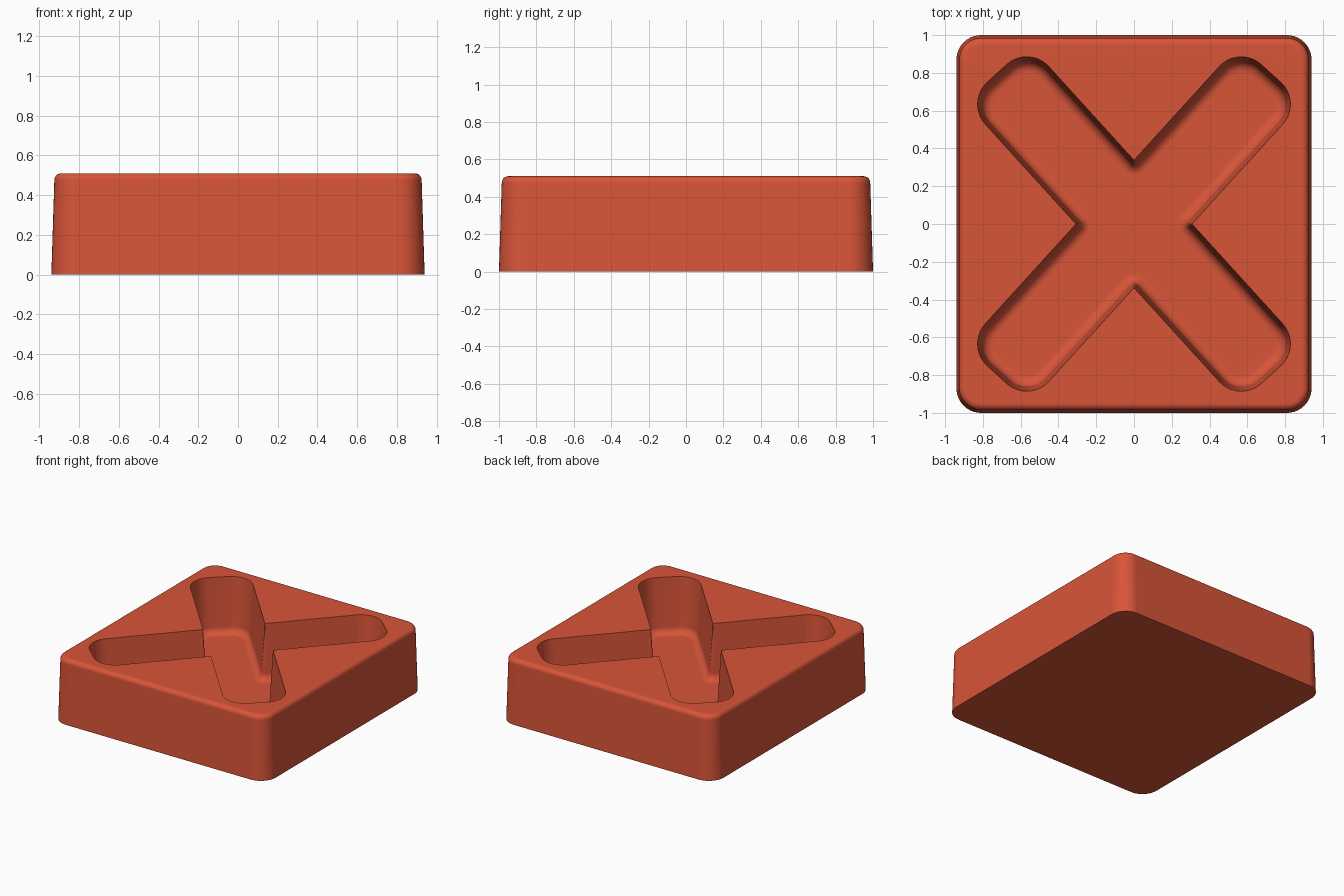
import bpy
import bmesh
from math import cos, sin, pi, atan2
from mathutils import Vector

if "Cube" in bpy.data.objects:
    bpy.data.objects.remove(bpy.data.objects["Cube"], do_unlink=True)

HEIGHT, FLOOR = 0.51, 0.07
HALF_X, HALF_Y, CORNER = 0.94, 1.0, 0.13
TIP, HALF_WIDTH, TIP_RADIUS = 1.08, 0.229, 0.16
ARM = Vector((0.673, 0.74)).normalized()
NOTCH_X, NOTCH_Y = HALF_WIDTH / ARM.y, HALF_WIDTH / ARM.x


def arc(center, radius, start, end, steps=10):
    angles = [start + (end - start) * i / steps for i in range(steps + 1)]
    return [Vector((center[0] + radius * cos(a), center[1] + radius * sin(a)))
            for a in angles]


def block_outline(inset):
    """Rounded rectangle, counter-clockwise."""
    points = []
    cx, cy = HALF_X - CORNER, HALF_Y - CORNER
    for k, (sx, sy) in enumerate([(1, 1), (-1, 1), (-1, -1), (1, -1)]):
        points += arc((sx * cx, sy * cy), CORNER - inset, k * pi / 2, (k + 1) * pi / 2)
    return points


def cross_outline(inset):
    """Diagonal cross with rounded arm tips, counter-clockwise."""
    points = []
    lean = atan2(ARM.y, ARM.x)
    angles = [lean, pi - lean, pi + lean, 2 * pi - lean]
    notches = [(0, NOTCH_Y), (-NOTCH_X, 0), (0, -NOTCH_Y), (NOTCH_X, 0)]
    for k, a in enumerate(angles):
        along = Vector((cos(a), sin(a)))
        side = Vector((-sin(a), cos(a)))
        for s in (-1, 1):
            center = along * (TIP - TIP_RADIUS) + side * s * (HALF_WIDTH - TIP_RADIUS)
            start = a - pi / 2 if s < 0 else a
            points += arc(center, TIP_RADIUS - inset, start, start + pi / 2)
        # the inner notch turns the other way
        following = angles[(k + 1) % 4] + (2 * pi if k == 3 else 0)
        points += arc(notches[k], inset, a + pi / 2 + pi, following - pi / 2 + pi, 6)
        # notch normals point back into the recess
    return points


def add_ring(bm, outline, z):
    return [bm.verts.new((p.x, p.y, z)) for p in outline]


def skin(bm, rings):
    for low, high in zip(rings, rings[1:]):
        for i in range(len(low)):
            j = (i + 1) % len(low)
            bm.faces.new((low[i], low[j], high[j], high[i]))


def ring_edges(bm, ring):
    return [bm.edges.get((ring[i - 1], ring[i])) for i in range(len(ring))]


bm = bmesh.new()

# Tapered outer walls with a rounded top edge
round_top, taper = 0.035, 0.015
outer = [add_ring(bm, block_outline(0), 0)]
for i in range(7):
    a = i / 6 * pi / 2
    outer.append(add_ring(bm, block_outline(taper + round_top * (1 - cos(a))),
                          HEIGHT - round_top * (1 - sin(a))))
skin(bm, outer)
bm.faces.new(list(reversed(outer[0])))

# Drafted recess walls curving into the floor
draft, fillet = 0.025, 0.055
inner = [add_ring(bm, cross_outline(0.002), HEIGHT)]
for i in range(8):
    a = i / 7 * pi / 2
    inner.append(add_ring(bm, cross_outline(draft + fillet * (1 - cos(a))),
                          FLOOR + fillet * (1 - sin(a))))
skin(bm, inner)

# Recess floor and the flat top around the cross
bmesh.ops.triangle_fill(bm, use_beauty=True, edges=ring_edges(bm, inner[-1]))
bmesh.ops.triangle_fill(bm, use_beauty=True,
                        edges=ring_edges(bm, outer[-1]) + ring_edges(bm, inner[0]))
bmesh.ops.recalc_face_normals(bm, faces=bm.faces)

mesh = bpy.data.meshes.new("cross_block")
bm.to_mesh(mesh)
bm.free()
block = bpy.data.objects.new("cross_block", mesh)
bpy.context.collection.objects.link(block)

# Colour
red = bpy.data.materials.new("brick_red")
red.use_nodes = True
colour = (0.69, 0.09, 0.04, 1)
red.diffuse_color = colour
red.node_tree.nodes["Principled BSDF"].inputs["Base Color"].default_value = colour
mesh.materials.append(red)

# Smooth curves, crisp rims
bpy.ops.object.select_all(action="DESELECT")
block.select_set(True)
bpy.context.view_layer.objects.active = block
bpy.ops.object.shade_smooth_by_angle(angle=pi / 6)
weighted = block.modifiers.new("even_flats", "WEIGHTED_NORMAL")
weighted.keep_sharp = True
